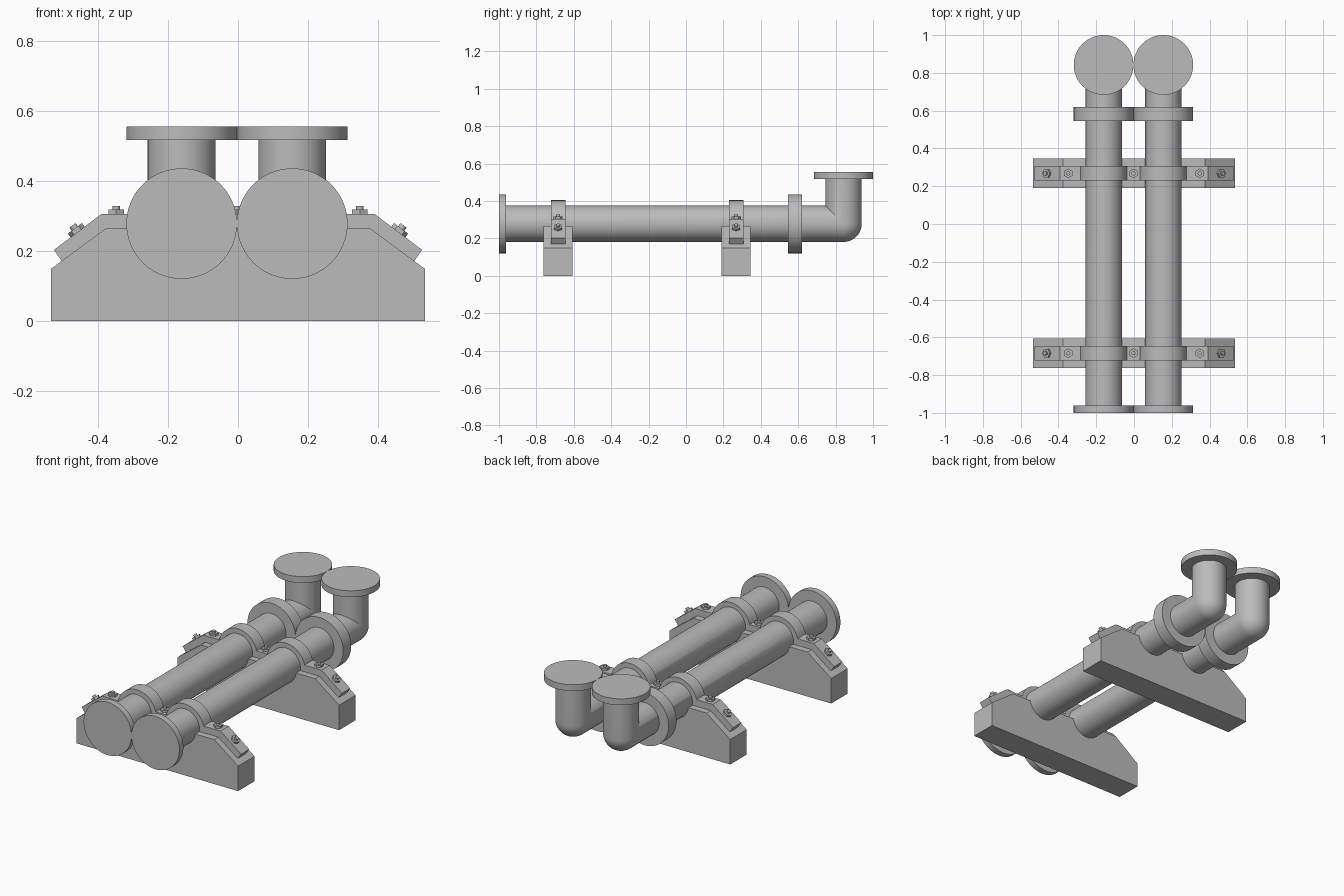
import bpy, bmesh, math
from mathutils import Matrix, Vector

cube = bpy.data.objects.get("Cube")
if cube:
    bpy.data.objects.remove(cube, do_unlink=True)

steel = bpy.data.materials.new("steel_grey")
steel.use_nodes = True
GREY = (0.5, 0.5, 0.5, 1)
steel.diffuse_color = GREY
steel.node_tree.nodes["Principled BSDF"].inputs["Base Color"].default_value = GREY

SEG = 64
AXIS_Z = 0.278                 # height of the pipe axis
PIPE_R, FLANGE_R, CLAMP_R = 0.097, 0.158, 0.126
ELBOW_Y = 0.842
TOP = 0.555
PIPES = {"right": -0.161, "left": 0.155}
STANDS = {"front": -0.684, "back": 0.268}


def finish(name, bm):
    bmesh.ops.recalc_face_normals(bm, faces=bm.faces)
    mesh = bpy.data.meshes.new(name)
    bm.to_mesh(mesh)
    bm.free()
    mesh.materials.append(steel)
    obj = bpy.data.objects.new(name, mesh)
    bpy.context.collection.objects.link(obj)
    bpy.ops.object.select_all(action='DESELECT')
    obj.select_set(True)
    bpy.context.view_layer.objects.active = obj
    bpy.ops.object.shade_smooth_by_angle(angle=math.radians(30))
    return obj


def add_cylinder(bm, start, direction, radius, length, sides=SEG):
    """Closed cylinder from a start point along a direction."""
    d = Vector(direction).normalized()
    turn = d.to_track_quat('Z', 'Y').to_matrix().to_4x4()
    place = Matrix.Translation(Vector(start) + d * length / 2) @ turn
    bmesh.ops.create_cone(bm, cap_ends=True, segments=sides, radius1=radius,
                          radius2=radius, depth=length, matrix=place)


def disc(name, start, direction, thickness):
    bm = bmesh.new()
    add_cylinder(bm, start, direction, FLANGE_R, thickness)
    finish(name, bm)


def extrude_profile(name, points, y_mid, width):
    """Prism from an x-z outline, centred on y_mid."""
    bm = bmesh.new()
    face = bm.faces.new([bm.verts.new((x, y_mid - width / 2, z)) for x, z in points])
    out = bmesh.ops.extrude_face_region(bm, geom=[face])["geom"]
    bmesh.ops.translate(bm, vec=(0, width, 0),
                        verts=[v for v in out if isinstance(v, bmesh.types.BMVert)])
    finish(name, bm)


def pipe(name, x):
    """Pipe with a rounded outer elbow and a mitred inner corner."""
    bm = bmesh.new()
    angles = [2 * math.pi * i / SEG for i in range(SEG)]

    def ring(place):
        return [bm.verts.new((x + PIPE_R * math.cos(a), *place(PIPE_R * math.sin(a))))
                for a in angles]

    def elbow(t):
        def place(s):
            if s > 0:
                return ELBOW_Y - s, AXIS_Z + s
            return ELBOW_Y - s * math.sin(t), AXIS_Z + s * math.cos(t)
        return place

    steps = 12
    rings = [ring(lambda s: (-0.98, AXIS_Z + s))]
    rings += [ring(elbow(math.pi / 2 * k / steps)) for k in range(steps + 1)]
    rings.append(ring(lambda s: (ELBOW_Y - s, TOP - 0.02)))
    for a, b in zip(rings, rings[1:]):
        for i in range(SEG):
            j = (i + 1) % SEG
            bm.faces.new((a[i], a[j], b[j], b[i]))
    bm.faces.new(rings[0])
    bm.faces.new(rings[-1])
    bmesh.ops.remove_doubles(bm, verts=bm.verts, dist=0.0001)
    finish(name, bm)


# Pipes and their flanges
for side, x in PIPES.items():
    pipe(side + "_pipe", x)
    disc(side + "_front_flange", (x, -1, AXIS_Z), (0, 1, 0), 0.038)
    disc(side + "_middle_flange", (x, 0.545, AXIS_Z), (0, 1, 0), 0.075)
    disc(side + "_top_flange", (x, ELBOW_Y, TOP - 0.038), (0, 0, 1), 0.038)

# Outlines of the support block and the clamp strap
block = [(-0.534, 0), (0.534, 0), (0.534, 0.149), (0.377, 0.265),
         (-0.377, 0.265), (-0.534, 0.149)]
STRAP_TOP = 0.305
strap = [(-0.391, STRAP_TOP), (-0.526, 0.203), (-0.503, 0.17), (-0.377, 0.264),
         (0.377, 0.264), (0.503, 0.17), (0.526, 0.203), (0.391, STRAP_TOP)]
low = math.asin((STRAP_TOP - AXIS_Z) / CLAMP_R)
for x in (PIPES["left"], PIPES["right"]):
    for k in range(33):
        a = low + (math.pi - 2 * low) * k / 32
        strap.append((x + CLAMP_R * math.cos(a), AXIS_Z + CLAMP_R * math.sin(a)))

# Bolt seats: position on the strap and outward direction
seats = [(-0.003, STRAP_TOP, 0, 1)]
for s in (-1, 1):
    seats += [(s * 0.348, STRAP_TOP, 0, 1), (s * 0.4585, 0.254, s * 0.102, 0.135)]

# Supports, straps and bolts
for end, y in STANDS.items():
    extrude_profile(end + "_support", block, y, 0.155)
    extrude_profile(end + "_clamp_strap", strap, y, 0.077)
    bm = bmesh.new()
    for x, z, dx, dz in seats:
        add_cylinder(bm, (x, y, z), (dx, 0, dz), 0.025, 0.013, 6)
        add_cylinder(bm, (x, y, z), (dx, 0, dz), 0.011, 0.024, 16)
    finish(end + "_bolts", bm)
